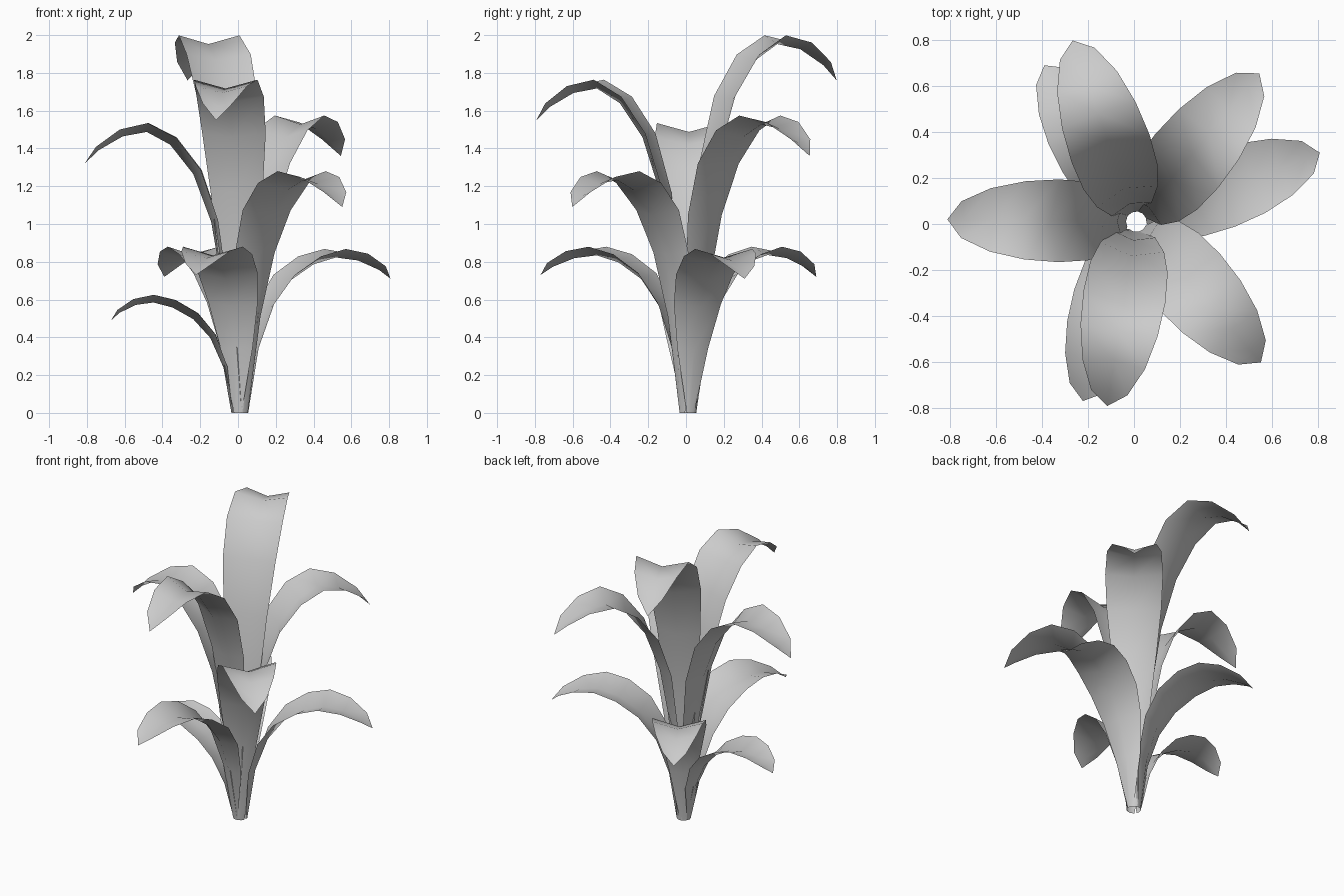
import bpy
from mathutils import Vector

cube = bpy.data.objects.get("Cube")
if cube:
    bpy.data.objects.remove(cube, do_unlink=True)

# One plain leaf colour
leaf_grey = bpy.data.materials.new("leaf_grey")
leaf_grey.use_nodes = True
colour = (0.6, 0.6, 0.6, 1)
leaf_grey.diffuse_color = colour
leaf_grey.node_tree.nodes["Principled BSDF"].inputs["Base Color"].default_value = colour

STEM = Vector((0.01, 0.01, 0))  # point the leaves grow around
BASE = 0.045                    # distance of the leaf foot from the stem
FOLD = 0.28                     # rise of the edges above the midrib, per half width

# Rising midrib rows: share of reach, share of peak height, half width
RISE = [(0, 0, 0.022), (0.1, 0.41, 0.092), (0.185, 0.68, 0.14),
        (0.3, 0.85, 0.17), (0.45, 0.955, 0.18), (0.6, 1, 0.17)]
# Drooping rows: share of reach, share of droop, half width
DROOP = [(0.755, 0.14, 0.138), (0.91, 0.58, 0.08), (1, 1, 0)]


def build_leaf(name, tip, peak, width, spread):
    """An arched leaf folded along its midrib and ending in a point."""
    out = Vector((tip[0], tip[1], 0)) - STEM
    reach = out.length
    out.normalize()
    side = Vector((-out.y, out.x, 0))
    up = Vector((0, 0, 1))

    # Midrib as distance, height and half width; spread bows it outward
    rib_peak = peak - FOLD * 0.17 * width
    rows = [(r, h * rib_peak, w) for r, h, w in RISE]
    rows += [(r, rib_peak - d * (rib_peak - tip[2]), w) for r, d, w in DROOP]
    rib = [(max(BASE, reach * (r + spread * r * (1 - r))), z, w * width)
           for r, z, w in rows]

    verts, faces = [], []
    for i, (r, z, w) in enumerate(rib):
        before, after = rib[max(i - 1, 0)], rib[min(i + 1, len(rib) - 1)]
        along = Vector((after[0] - before[0], after[1] - before[1])).normalized()
        lift = (up * along.x - out * along.y) * FOLD * w
        centre = STEM + out * r + up * z
        if w == 0:
            verts.append(centre)
        else:
            verts += [centre - side * w + lift, centre, centre + side * w + lift]

    last = len(verts) - 4
    for a in range(0, last, 3):
        faces += [(a, a + 3, a + 4, a + 1), (a + 1, a + 4, a + 5, a + 2)]
    point = len(verts) - 1
    faces += [(last, point, last + 1), (last + 1, point, last + 2)]

    mesh = bpy.data.meshes.new(name)
    mesh.from_pydata(verts, [], faces)
    mesh.materials.append(leaf_grey)
    mesh.shade_smooth()
    bpy.context.collection.objects.link(bpy.data.objects.new(name, mesh))


# name, tip position, peak height, width scale, outward bow
LEAVES = [
    ("top_back_leaf", (-0.267, 0.798, 1.76), 2.0, 1, 0),
    ("upper_front_leaf", (-0.117, -0.792, 1.55), 1.765, 1, 0),
    ("upper_back_left_leaf", (0.545, 0.655, 1.36), 1.575, 1, 0),
    ("upper_right_leaf", (-0.812, 0.02, 1.32), 1.535, 1, 0),
    ("middle_front_left_leaf", (0.552, -0.602, 1.09), 1.28, 1, 0.05),
    ("lower_front_leaf", (-0.222, -0.77, 0.73), 0.88, 0.97, 0.08),
    ("lower_back_right_leaf", (-0.39, 0.69, 0.72), 0.88, 0.93, 0.08),
    ("lower_left_leaf", (0.808, 0.31, 0.71), 0.868, 0.95, 0.15),
    ("bottom_right_leaf", (-0.672, 0.015, 0.49), 0.625, 0.85, 0.3),
]
for leaf in LEAVES:
    build_leaf(*leaf)
